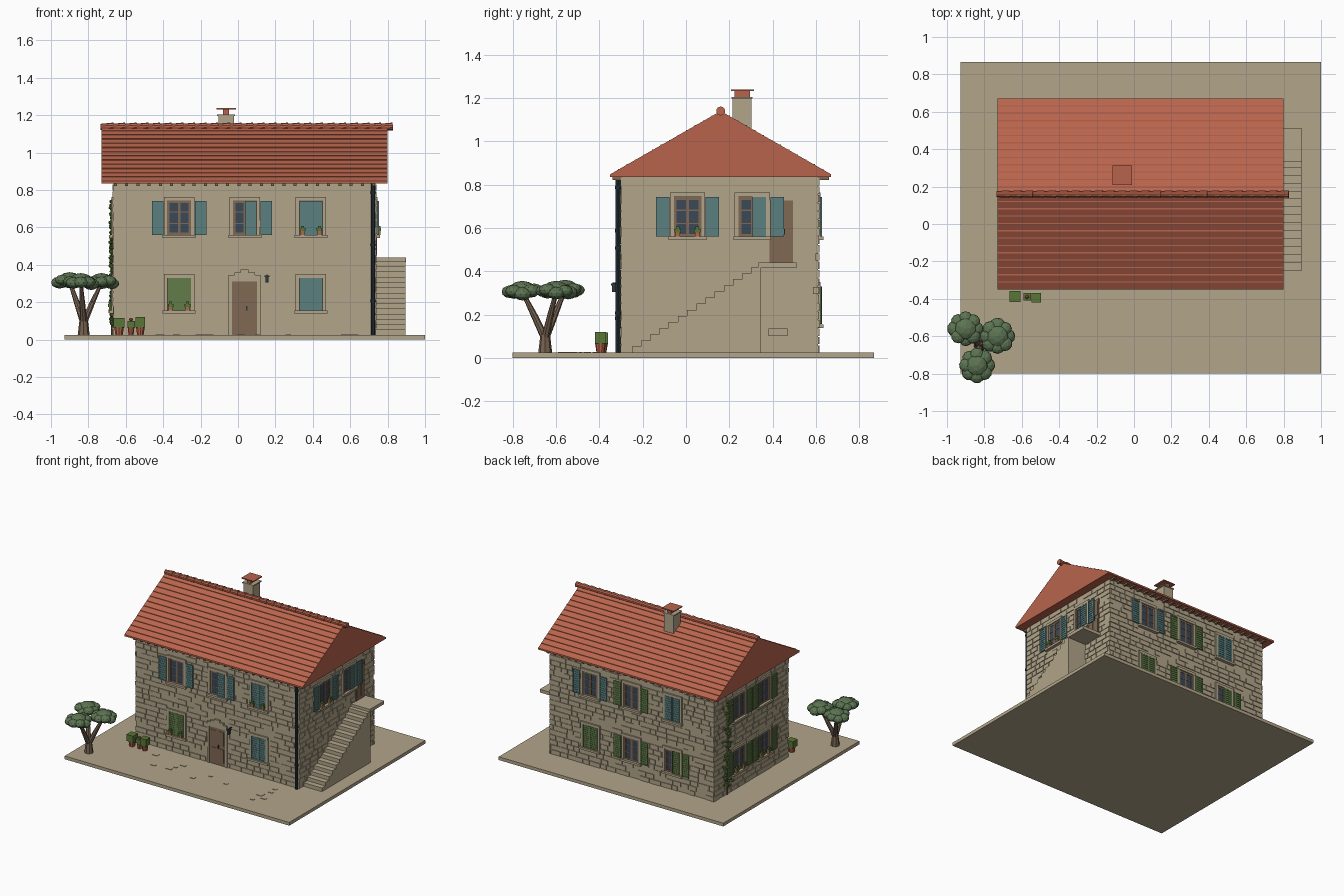
import bpy, bmesh, math, random
from mathutils import Vector, Matrix

if "Cube" in bpy.data.objects:
    bpy.data.objects.remove(bpy.data.objects["Cube"])

random.seed(4)

def lin(c):
    c /= 255
    return c / 12.92 if c <= 0.04045 else ((c + 0.055) / 1.055) ** 2.4

COLOURS = {
    "stone": (178, 165, 138), "roof_red": (184, 100, 76), "teal_paint": (90, 128, 126),
    "green_paint": (98, 124, 74), "glass": (58, 72, 86), "wood": (128, 104, 84),
    "dark_metal": (44, 58, 64), "tree_foliage": (92, 116, 82), "plant_green": (88, 118, 54),
    "bark": (118, 98, 80)}
MATS = {}
for n, c in COLOURS.items():
    MATS[n] = bpy.data.materials.new(n)
    MATS[n].diffuse_color = (*[lin(v) for v in c], 1)

# Each part name collects geometry in one bmesh of one colour
PARTS = {}
def part(name, mat):
    if name not in PARTS:
        PARTS[name] = (bmesh.new(), mat)
    return PARTS[name][0]

def box(name, mat, x0, x1, y0, y1, z0, z1):
    m = Matrix.Translation(((x0 + x1) / 2, (y0 + y1) / 2, (z0 + z1) / 2))
    m = m @ Matrix.Diagonal((abs(x1 - x0), abs(y1 - y0), abs(z1 - z0), 1))
    bmesh.ops.create_cube(part(name, mat), size=1, matrix=m)

def limb(name, mat, p, q, r0, r1, n=8):
    p, q = Vector(p), Vector(q)
    m = Matrix.Translation((p + q) / 2) @ (q - p).to_track_quat('Z', 'Y').to_matrix().to_4x4()
    bmesh.ops.create_cone(part(name, mat), cap_ends=True, segments=n, radius1=r0, radius2=r1,
                          depth=(q - p).length, matrix=m)

def blob(name, mat, p, r, flat=1.0, sub=2):
    m = Matrix.Translation(p) @ Matrix.Rotation(random.random() * 6, 4, 'Z') @ Matrix.Diagonal((r, r, r * flat, 1))
    bmesh.ops.create_icosphere(part(name, mat), subdivisions=sub, radius=1, matrix=m)

def prism(name, mat, pts, x0, x1):
    # (y, z) profile extruded along x
    bm = part(name, mat)
    f = bm.faces.new([bm.verts.new((x0, y, z)) for y, z in pts])
    g = bmesh.ops.extrude_face_region(bm, geom=[f])
    bmesh.ops.translate(bm, vec=(x1 - x0, 0, 0), verts=[v for v in g["geom"] if isinstance(v, bmesh.types.BMVert)])

X0, X1, Y0, Y1, G, TOP = -0.665, 0.735, -0.297, 0.61, 0.025, 0.835

def wbox(wall, name, mat, u0, u1, z0, z1, d0, d1):
    # box on a wall: u along it, d outward from it
    if wall == "front": box(name, mat, u0, u1, Y0 - d1, Y0 - d0, z0, z1)
    elif wall == "back": box(name, mat, u0, u1, Y1 + d0, Y1 + d1, z0, z1)
    elif wall == "right": box(name, mat, X1 + d0, X1 + d1, u0, u1, z0, z1)
    else: box(name, mat, X0 - d1, X0 - d0, u0, u1, z0, z1)

HOLES = {w: [] for w in ("front", "back", "right", "left")}

def surround(wall, u, z0, z1, w, sill=True):
    n, b = wall + "_stone_surrounds", 0.018
    for s in (-1, 1):
        a = u + s * w
        wbox(wall, n, "stone", min(a, a + s * b), max(a, a + s * b), z0, z1, 0, 0.011)
    wbox(wall, n, "stone", u - w - b, u + w + b, z1, z1 + 0.02, 0, 0.012)
    if sill:
        wbox(wall, n, "stone", u - w - b - .006, u + w + b + .006, z0 - 0.016, z0, 0, 0.024)
    HOLES[wall].append((u - w - b, u + w + b, z0 - 0.016, z1 + 0.02))

def shutter(wall, u, z0, z1, d, col):
    n, h = wall + "_" + col.split("_")[0] + "_shutters", 0.031
    wbox(wall, n, col, u - h, u + h, z0, z1, d, d + 0.005)
    for s in (-1, 1):
        a = u + s * (h - .004)
        wbox(wall, n, col, a - .004, a + .004, z0, z1, d, d + 0.009)
    for i in range(11):
        z = z0 + (z1 - z0) * i / 10.6
        wbox(wall, n, col, u - h + .008, u + h - .008, z, z + 0.009, d, d + 0.008)

def window(wall, u, z0, z1, slots, col="teal_paint", pots=False):
    w = 0.0635
    surround(wall, u, z0, z1, w)
    wbox(wall, wall + "_window_glass", "glass", u - w, u + w, z0, z1, 0, 0.002)
    n = wall + "_window_frames"
    for c in (-w + .006, 0, w - .006):
        wbox(wall, n, "wood", u + c - .007, u + c + .007, z0, z1, 0, 0.005)
    for c, t in ((z0 + .006, .007), (z1 - .006, .007), (z0 + (z1 - z0) / 3, .003), (z0 + (z1 - z0) * 2 / 3, .003)):
        wbox(wall, n, "wood", u - w, u + w, c - t, c + t, 0, 0.0045)
    for s in slots:      # +-1 closed leaf, +-2 leaf folded open on the wall
        off = 0.0315 if abs(s) == 1 else 0.115
        shutter(wall, u + math.copysign(off, s), z0 + .001, z1 - .001, 0.0055 if abs(s) == 1 else 0.009, col)
    if pots:
        for c in (-0.045, 0.045):
            a = u + c
            wbox(wall, "sill_pots", "roof_red", a - .011, a + .011, z0, z0 + .02, .008, .026)
            wbox(wall, "sill_plants", "plant_green", a - .015, a + .015, z0 + .02, z0 + .036, .006, .03)
            wbox(wall, "sill_plants", "plant_green", a - .008, a + .008, z0 + .036, z0 + .048, .01, .026)

# Ground slab, house body
box("ground_slab", "stone", -0.927, 1.0, -0.80, 0.867, 0, G)
box("house_walls", "stone", X0, X1, Y0, Y1, G, 0.85)

# Windows on all four sides
UP, LO = (0.56, 0.743), (0.155, 0.33)
TEAL, GRN = "teal_paint", "green_paint"
for wall, u, lv, slots, col, pots in (
        ("front", -.315, UP, (-2, 2), TEAL, 0), ("front", .037, UP, (1, 2), TEAL, 0),
        ("front", .39, UP, (-1, 1), TEAL, 1), ("front", -.315, LO, (-1, 1), GRN, 1),
        ("front", .39, LO, (-1, 1), TEAL, 0),
        ("right", .007, UP, (-2, 2), TEAL, 1), ("right", .306, UP, (1, 2), TEAL, 0),
        ("back", .39, UP, (-2, 2), TEAL, 0), ("back", .037, UP, (-2, 2), GRN, 0),
        ("back", -.315, UP, (-1, 1), TEAL, 0), ("back", .39, LO, (-1, 1), GRN, 0),
        ("back", .037, LO, (-2, 2), GRN, 0), ("back", -.315, LO, (-1, -2), GRN, 0),
        ("left", .0, UP, (-2, 2), GRN, 0), ("left", .305, UP, (-2, 2), GRN, 0),
        ("left", .0, LO, (-2, 2), GRN, 1), ("left", .305, LO, (-2, 2), GRN, 1)):
    window(wall, u, *lv, slots, col, pots)

# Doors with planks, panels and handle
for wall, u, z0, z1, w in (("front", .035, G, .31, .067), ("right", .44, .44, .727, .055)):
    n = wall + "_door"
    if wall == "front":
        surround(wall, u, z0, z1, w, False)
        for hw, a, b in ((.085, .325, .345), (.055, .345, .36), (.022, .36, .375)):
            wbox(wall, "door_pediment", "stone", u - hw, u + hw, a, b, 0, .014)
        HOLES[wall].append((u - .085, u + .085, .32, .375))
    else:
        HOLES[wall].append((u - w, u + w, z0, z1))
    wbox(wall, n, "wood", u - w, u + w, z0, z1, 0, 0.006)
    for s in (-1, 1):
        for a, b in ((.08, .45), (.55, .92)):
            wbox(wall, n, "wood", u + s * w * .5 - w * .33, u + s * w * .5 + w * .33,
                 z0 + (z1 - z0) * a, z0 + (z1 - z0) * b, 0, 0.009)
    wbox(wall, "door_handles", "dark_metal", u + .008, u + .016, z0 + .13, z0 + .155, 0, .014)

# Coursed stone facing, trimmed around openings
for wall, (a, b) in {"front": (X0, X1), "back": (X0, X1), "right": (Y0, Y1), "left": (Y0, Y1)}.items():
    rows = 21
    h = (TOP - G) / rows
    for r in range(rows):
        z0, z1 = G + r * h, G + (r + 1) * h - .005
        u = a - random.random() * .03
        while u < b:
            w = random.uniform(.045, .105)
            s0, s1 = max(u, a - .004), min(u + w - .005, b + .004)
            for p, q, c, d in HOLES[wall]:
                if z1 > c and z0 < d and s1 > p and s0 < q:
                    if s0 < p and p - s0 >= s1 - q: s1 = p - .003
                    else: s0 = q + .003
            if s1 - s0 > .014 and random.random() < .88:
                wbox(wall, wall + "_wall_stones", "stone", s0, s1, z0, z1, -.002, random.uniform(.003, .007))
            u += w

# Roof, tile courses, ridge tiles, rafters
prism("roof", "roof_red", [(-.35, .835), (-.35, .848), (.16, 1.14), (.67, .848), (.67, .835)], -.73, .80)
for i in range(1, 13):
    t = i / 13
    for s in (-1, 1):
        y, z = .16 + s * .51 * (1 - t), .848 + .292 * t
        box("tile_courses", "roof_red", -.73, .80, y - .003, y + .003, z - .004, z + .002)
for i in range(25):
    x = -.735 + i * .0622
    limb("ridge_tiles", "roof_red", (x, .16, 1.137), (x + .07, .16, 1.14), .017, .021, 10)
for i in range(24):
    x = X0 + .01 + i * .06
    for y0, y1 in ((-.34, Y0), (Y1, .66)):
        box("rafter_tails", "wood", x - .008, x + .008, y0, y1, .822, .836)

# Chimney
box("chimney_stack", "stone", -.105, -.022, .215, .302, .95, 1.2)
box("chimney_stack", "stone", -.112, -.015, .21, .308, 1.197, 1.205)
box("chimney_cap", "roof_red", -.08, -.047, .223, .295, 1.205, 1.233)
box("chimney_cap", "roof_red", -.115, -.012, .208, .313, 1.232, 1.24)

# Outside stairs and landing
STEPS = 14
prof = [(.345, G), (.345, .42)]
for i in range(STEPS, 0, -1):
    y0, z1 = -.25 + (i - 1) * .595 / STEPS, G + i * .395 / STEPS
    prof += [(y0 + .595 / STEPS, z1), (y0, z1)] if i < STEPS else [(y0, z1)]
prism("outside_stairs", "stone", prof + [(-.25, G)], X1, .895)
box("stair_landing", "stone", X1, .897, .335, .51, .415, .44)

# Downpipe and door lamp
limb("downpipe", "dark_metal", (.722, -.314, G), (.722, -.314, .836), .011, .011, 10)
for z in (.2, .5, .78):
    limb("downpipe", "dark_metal", (.722, -.314, z), (.722, -.314, z + .015), .014, .014, 10)
box("door_lamp", "dark_metal", .152, .158, -.34, Y0, .343, .349)
box("door_lamp", "dark_metal", .142, .168, -.347, -.321, .335, .343)
box("door_lamp", "dark_metal", .147, .163, -.342, -.326, .305, .335)

# Ivy on the left wall
limb("ivy_stem", "bark", (X0 - .01, .46, G), (X0 - .01, .45, .70), .006, .004, 6)
for i in range(110):
    z = random.uniform(.07, .74)
    blob("ivy_leaves", "plant_green", (X0 - random.uniform(.006, .016), .455 + random.gauss(0, .022), z),
         random.uniform(.008, .015), .8, 1)

# Potted shrubs beside the wall
for x, y, w, z1 in ((-.636, -.388, .029, .117), (-.572, -.39, .02, .10), (-.522, -.395, .026, .12)):
    limb("garden_pots", "roof_red", (x, y, G), (x, y, .068), w * .7, w * .95, 10)
    box("garden_shrubs", "plant_green", x - w, x + w, y - w, y + w, .066, z1)
blob("shrub_flower", "roof_red", (-.572, -.39, .108), .012, .8, 1)

# Umbrella tree: trunk, limbs, flat leaf clusters
base, fork = (-.825, -.65, G), (-.825, -.65, .11)
limb("tree_trunk", "bark", base, fork, .032, .022)
for cx, cy, cz in ((-.9, -.56, .31), (-.73, -.6, .305), (-.84, -.755, .305)):
    mid = ((cx + fork[0]) / 2, (cy + fork[1]) / 2, .20)
    limb("tree_limbs", "bark", (fork[0], fork[1], .09), mid, .019, .015)
    limb("tree_limbs", "bark", mid, (cx, cy, cz), .015, .009)
    blob("tree_crown", "tree_foliage", (cx, cy, cz + .015), .06, .6)
    for k in range(8):
        a = k * math.tau / 8
        blob("tree_crown", "tree_foliage",
             (cx + .055 * math.cos(a), cy + .055 * math.sin(a), cz + random.uniform(-.012, .012)),
             random.uniform(.038, .045), .72)

# Loose paving stones in the front yard
for i in range(14):
    x, y, w = random.uniform(-.6, .8), random.uniform(-.72, -.36), random.uniform(.012, .025)
    box("paving_stones", "stone", x - w, x + w, y - w * .6, y + w * .6, G, G + .003)

# Turn every collected part into an object
for name, (bm, mat) in PARTS.items():
    bmesh.ops.recalc_face_normals(bm, faces=bm.faces)
    me = bpy.data.meshes.new(name)
    bm.to_mesh(me)
    bm.free()
    me.materials.append(MATS[mat])
    bpy.context.collection.objects.link(bpy.data.objects.new(name, me))

for m in bpy.data.materials:
    if m.users and not m.is_grease_pencil:
        m.use_nodes = True
        m.node_tree.nodes["Principled BSDF"].inputs["Base Color"].default_value = m.diffuse_color
